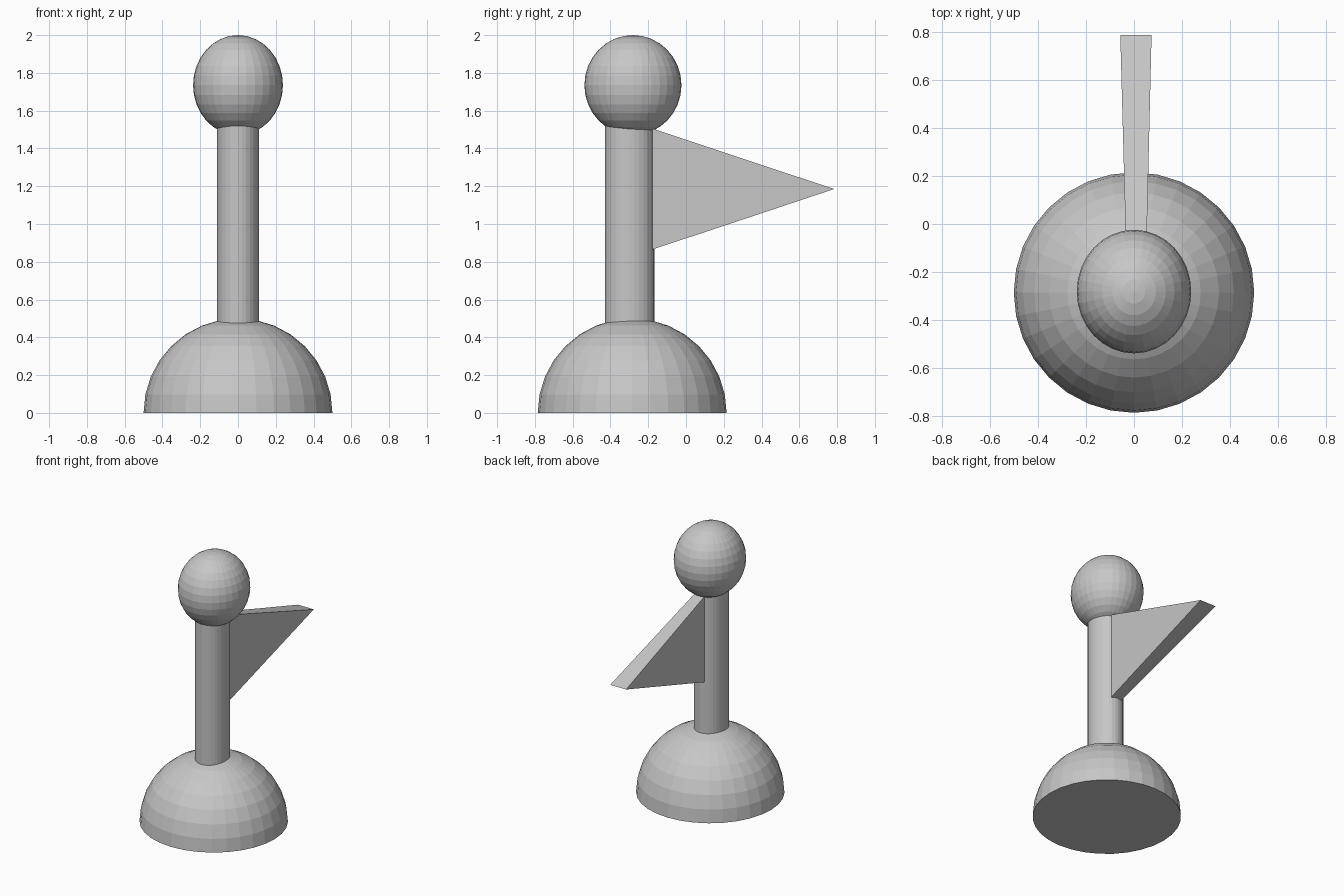
import bpy, bmesh
from mathutils import Matrix, Vector

cube = bpy.data.objects.get("Cube")
if cube:
    bpy.data.objects.remove(cube, do_unlink=True)

GREY = (0.57, 0.57, 0.57, 1)
mat = bpy.data.materials.new("plain grey")
mat.use_nodes = True
mat.diffuse_color = GREY
mat.node_tree.nodes["Principled BSDF"].inputs["Base Color"].default_value = GREY


def finish(name, bm):
    bmesh.ops.recalc_face_normals(bm, faces=bm.faces)
    mesh = bpy.data.meshes.new(name)
    bm.to_mesh(mesh)
    bm.free()
    mesh.materials.append(mat)
    obj = bpy.data.objects.new(name, mesh)
    bpy.context.collection.objects.link(obj)
    return obj


def placed(center, size):
    return Matrix.Translation(center) @ Matrix.Diagonal((*size, 1))


def ball(center, radii):
    bm = bmesh.new()
    bmesh.ops.create_uvsphere(bm, u_segments=32, v_segments=16, radius=1,
                              matrix=placed(center, radii))
    return bm


# Domed base: a ball cut at the ground and closed underneath
bm = ball((0, -0.285, 0), (0.5, 0.5, 0.5))
bmesh.ops.bisect_plane(bm, geom=bm.verts[:] + bm.edges[:] + bm.faces[:], dist=1e-5,
                       plane_co=(0, 0, 0), plane_no=(0, 0, 1), clear_inner=True)
bmesh.ops.holes_fill(bm, edges=[e for e in bm.edges if e.is_boundary], sides=0)
finish("domed_base", bm)

# Slightly oval pole, sunk into the base and the knob
bm = bmesh.new()
bmesh.ops.create_cone(bm, cap_ends=True, segments=32, radius1=1, radius2=1, depth=1,
                      matrix=placed((0, -0.298, 1.0), (0.112, 0.131, 1.2)))
finish("pole", bm)

# Knob on top
finish("knob", ball((0, -0.281, 1.735), (0.238, 0.257, 0.265)))

# Pennant: a triangular slab that thickens towards its tip
bm = bmesh.new()
sides = []
for inner_x, tip_x in ((-0.031, -0.057), (0.05, 0.073)):
    points = ((inner_x, -0.178, 0.865), (tip_x, 0.785, 1.185), (inner_x, -0.178, 1.505))
    sides.append([bm.verts.new(Vector(p)) for p in points])
near, far = sides
bm.faces.new(near)
bm.faces.new(far[::-1])
for i in range(3):
    j = (i + 1) % 3
    bm.faces.new((near[i], far[i], far[j], near[j]))
finish("pennant", bm)
